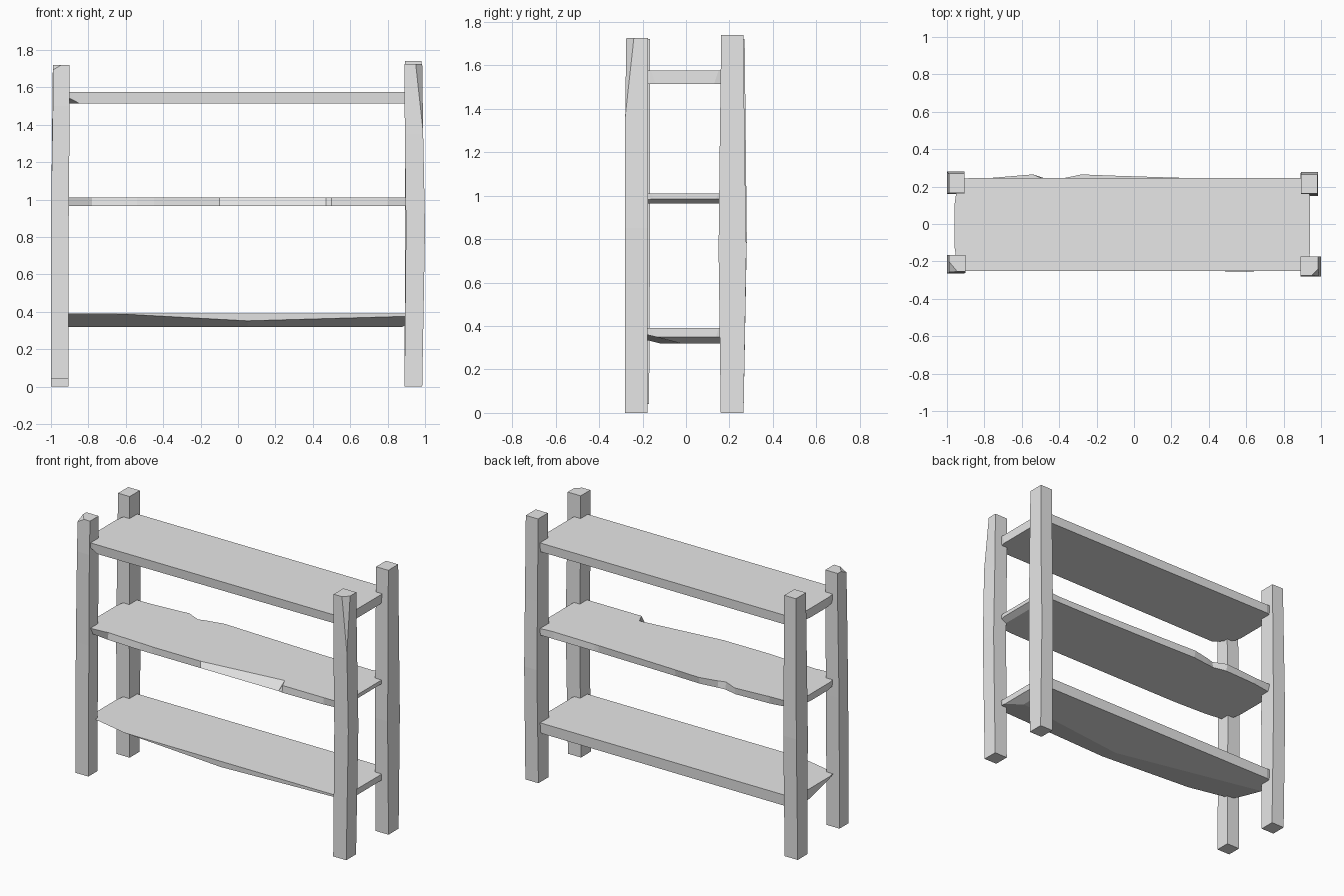
import bpy, bmesh
from mathutils import Vector

cube = bpy.data.objects.get("Cube")
if cube:
    bpy.data.objects.remove(cube, do_unlink=True)

grey = bpy.data.materials.new("plain_grey")
grey.use_nodes = True
grey.diffuse_color = (0.8, 0.8, 0.8, 1)
grey.node_tree.nodes["Principled BSDF"].inputs["Base Color"].default_value = (0.8, 0.8, 0.8, 1)


def chip(bm, a, b, c, inside):
    """Slice off everything beyond the plane a-b-c, keeping the side of 'inside'."""
    a, b, c = Vector(a), Vector(b), Vector(c)
    n = (b - a).cross(c - a).normalized()
    if n.dot(Vector(inside) - a) > 0:
        n = -n
    geom = bm.verts[:] + bm.edges[:] + bm.faces[:]
    bmesh.ops.bisect_plane(bm, geom=geom, plane_co=a, plane_no=n, clear_outer=True)
    bmesh.ops.holes_fill(bm, edges=[e for e in bm.edges if e.is_boundary], sides=0)


def loft(name, sections, chips=(), inside=(0, 0, 0)):
    """Skin four-cornered sections into a closed flat-faced solid."""
    bm = bmesh.new()
    rings = [[bm.verts.new(p) for p in s] for s in sections]
    for r, s in zip(rings, rings[1:]):
        for i in range(4):
            j = (i + 1) % 4
            bm.faces.new((r[i], r[j], s[j], s[i]))
    bm.faces.new(rings[0][::-1])
    bm.faces.new(rings[-1])
    for a, b, c in chips:
        chip(bm, a, b, c, inside)
    bmesh.ops.recalc_face_normals(bm, faces=bm.faces)
    mesh = bpy.data.meshes.new(name)
    bm.to_mesh(mesh)
    bm.free()
    mesh.materials.append(grey)
    bpy.context.collection.objects.link(bpy.data.objects.new(name, mesh))


def post(name, levels, chips=()):
    """Each level is z, x range, y range."""
    secs = [[(x0, y0, z), (x1, y0, z), (x1, y1, z), (x0, y1, z)]
            for z, x0, x1, y0, y1 in levels]
    z, x0, x1, y0, y1 = levels[0]
    loft(name, secs, chips, ((x0 + x1) / 2, (y0 + y1) / 2, 0.5))


def shelf(name, stations, low, high, chips=()):
    """Each station is x, front top y, front bottom y, back top y, back bottom y."""
    secs = [[(x, fb, low), (x, ft, high), (x, bt, high), (x, bb, low)]
            for x, ft, fb, bt, bb in stations]
    loft(name, secs, chips, (0, 0, (low + high) / 2))


# Four slightly crooked posts
post("front_right_post", [
    (0.04, -1, -0.905, -0.265, -0.17), (0.9, -1, -0.905, -0.26, -0.165),
    (1.5, -0.99, -0.9, -0.262, -0.165), (1.72, -0.99, -0.9, -0.255, -0.165)],
    [((-1, -0.25, 1.69), (-0.94, -0.26, 1.72), (-0.99, -0.2, 1.72))])
post("front_left_post", [
    (0, 0.89, 0.985, -0.28, -0.178), (0.85, 0.898, 1, -0.28, -0.175),
    (1.35, 0.892, 0.99, -0.28, -0.175), (1.725, 0.89, 0.985, -0.275, -0.175)],
    [((0.95, -0.275, 1.725), (0.985, -0.24, 1.725), (0.99, -0.28, 1.36))])
post("back_right_post", [
    (0, -1, -0.905, 0.165, 0.265), (0.8, -1, -0.905, 0.16, 0.28),
    (1.72, -0.99, -0.905, 0.165, 0.27)])
post("back_left_post", [
    (0, 0.89, 0.985, 0.16, 0.265), (0.75, 0.893, 0.985, 0.15, 0.278),
    (1.2, 0.893, 0.985, 0.155, 0.27), (1.74, 0.893, 0.982, 0.162, 0.265)])

# Shelves, with ends tapering between the posts
right_end = [(-0.96, -0.12, -0.1, 0.1, 0.08), (-0.94, -0.25, -0.22, 0.24, 0.22)]
left_end = [(0.92, -0.25, -0.24, 0.245, 0.24), (0.94, -0.16, -0.14, 0.15, 0.13)]

shelf("top_shelf", right_end + [(-0.88, -0.25, -0.25, 0.245, 0.245)] + left_end,
      1.515, 1.575, [((-0.93, -0.25, 1.56), (-0.85, -0.25, 1.515), (-0.9, -0.2, 1.515))])

# Worn middle shelf with a wavy back and a broken front lip
shelf("middle_shelf", right_end + [
    (-0.78, -0.235, -0.24, 0.245, 0.245), (-0.54, -0.245, -0.25, 0.265, 0.255),
    (-0.45, -0.25, -0.25, 0.225, 0.235), (-0.4, -0.25, -0.25, 0.24, 0.24),
    (-0.28, -0.25, -0.25, 0.265, 0.255), (-0.1, -0.25, -0.25, 0.258, 0.25),
    (0.47, -0.185, -0.25, 0.24, 0.24), (0.5, -0.25, -0.255, 0.24, 0.24),
    (0.8, -0.25, -0.25, 0.235, 0.24)] + left_end, 0.965, 1.01,
    [((0.94, 0.02, 0.985), (0.9, -0.03, 0.965), (0.9, 0.1, 0.965))])

# Bottom shelf, its lower front edge shaved away near the middle
shelf("bottom_shelf", right_end + [(-0.88, -0.25, -0.25, 0.245, 0.245)] + left_end,
      0.32, 0.39, [
          ((-0.9, -0.25, 0.325), (0.05, -0.25, 0.352), (0.05, -0.12, 0.32)),
          ((0.05, -0.25, 0.352), (0.55, -0.25, 0.325), (0.05, -0.12, 0.32)),
          ((0.94, 0, 0.35), (0.88, -0.1, 0.32), (0.88, 0.1, 0.32))])
